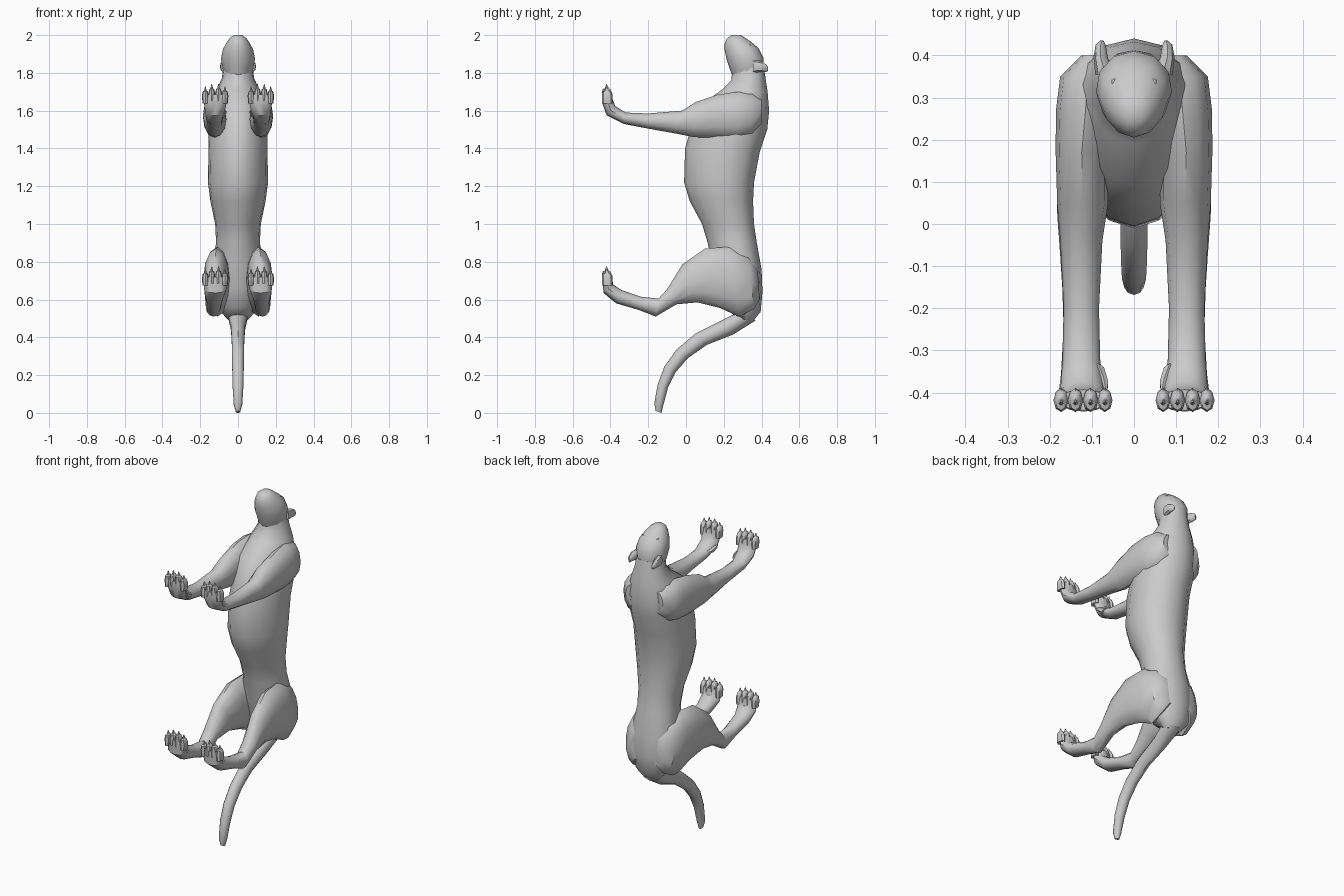
import bpy, bmesh, math
from mathutils import Vector

cube = bpy.data.objects.get("Cube")
if cube:
    bpy.data.objects.remove(cube, do_unlink=True)

grey = bpy.data.materials.new("plain grey")
grey.use_nodes = True
COLOUR = (0.6, 0.6, 0.6, 1)
grey.diffuse_color = COLOUR
grey.node_tree.nodes["Principled BSDF"].inputs["Base Color"].default_value = COLOUR


def loft(name, rings, sides=12, side=1, taper=0.0, angle=40):
    """Skin oval rings (y1, z1, y2, z2, centre x, half width); taper narrows the first edge."""
    bm = bmesh.new()
    loops = []
    for y1, z1, y2, z2, cx, hw in rings:
        a, b = Vector((0, y1, z1)), Vector((0, y2, z2))
        mid, half = (a + b) / 2, (a - b) / 2
        loop = []
        for i in range(sides):
            t = 2 * math.pi * i / sides
            c, s = math.cos(t), math.sin(t)
            x = cx + hw * s * (1 - taper * c)
            p = mid + half * c
            loop.append(bm.verts.new((side * x, p.y, p.z)))
        loops.append(loop)
    for p, q in zip(loops, loops[1:]):
        for i in range(sides):
            j = (i + 1) % sides
            bm.faces.new((p[i], p[j], q[j], q[i]))
    bm.faces.new(loops[0])
    bm.faces.new(loops[-1])
    bmesh.ops.recalc_face_normals(bm, faces=bm.faces)
    mesh = bpy.data.meshes.new(name)
    bm.to_mesh(mesh)
    bm.free()
    mesh.materials.append(grey)
    obj = bpy.data.objects.new(name, mesh)
    bpy.context.collection.objects.link(obj)
    bpy.ops.object.select_all(action='DESELECT')
    obj.select_set(True)
    bpy.context.view_layer.objects.active = obj
    bpy.ops.object.shade_smooth_by_angle(angle=math.radians(angle))
    return obj


# Trunk, from rump up to neck (belly edge first, back edge second)
loft("torso", [
    (.27, .505, .35, .48, 0, .05),
    (.20, .56, .395, .535, 0, .10),
    (.17, .66, .405, .64, 0, .13),
    (.14, .78, .40, .76, 0, .14),
    (.115, .90, .375, .90, 0, .115),
    (.085, 1.0, .36, 1.0, 0, .12),
    (.02, 1.12, .355, 1.12, 0, .145),
    (-.01, 1.22, .36, 1.22, 0, .158),
    (-.005, 1.40, .39, 1.38, 0, .155),
    (.03, 1.52, .43, 1.50, 0, .155),
    (.09, 1.64, .44, 1.60, 0, .145),
    (.19, 1.71, .432, 1.70, 0, .115),
    (.24, 1.76, .42, 1.78, 0, .085),
    (.245, 1.82, .412, 1.83, 0, .078),
], sides=14, taper=.15)

# Head, facing upward
loft("head", [
    (.25, 1.77, .41, 1.79, 0, .068),
    (.232, 1.82, .412, 1.83, 0, .082),
    (.215, 1.87, .41, 1.88, 0, .09),
    (.205, 1.92, .385, 1.93, 0, .08),
    (.205, 1.955, .35, 1.96, 0, .062),
    (.215, 1.98, .315, 1.985, 0, .046),
    (.24, 2.0, .29, 2.0, 0, .022),
], sides=12, taper=.1)
loft("nose", [
    (.245, 1.992, .285, 1.992, 0, .018),
    (.25, 2.0, .275, 2.0, 0, .012),
], sides=6)

# Tail, curling forward and down
loft("tail", [
    (.27, .53, .37, .49, 0, .055),
    (.19, .49, .25, .415, 0, .04),
    (.05, .42, .11, .36, 0, .035),
    (-.05, .335, .01, .29, 0, .034),
    (-.115, .245, -.055, .215, 0, .032),
    (-.15, .15, -.095, .135, 0, .03),
    (-.168, .05, -.12, .04, 0, .024),
    (-.16, .01, -.13, .0, 0, .012),
], sides=10)

HIND_DROP = .965   # height difference between fore and hind paws

for label, s in (("left", 1), ("right", -1)):
    # Foreleg from shoulder blade to paw (upper edge first)
    loft(label + "_foreleg", [
        (.40, 1.66, .40, 1.53, .085, .04),
        (.35, 1.69, .35, 1.47, .11, .065),
        (.27, 1.70, .27, 1.45, .115, .07),
        (.17, 1.685, .18, 1.455, .124, .062),
        (.05, 1.645, .04, 1.46, .122, .06),
        (-.02, 1.60, -.06, 1.48, .125, .05),
        (-.20, 1.585, -.20, 1.505, .125, .042),
        (-.32, 1.59, -.33, 1.53, .125, .045),
        (-.375, 1.625, -.42, 1.575, .122, .053),
        (-.388, 1.66, -.445, 1.645, .12, .062),
        (-.393, 1.685, -.442, 1.685, .12, .06),
    ], side=s)

    # Hind leg from hip over the hock to paw
    loft(label + "_hind_leg", [
        (.38, .76, .39, .60, .075, .04),
        (.33, .83, .36, .55, .10, .062),
        (.23, .88, .28, .51, .108, .07),
        (.10, .87, .18, .555, .115, .068),
        (-.02, .785, .06, .585, .125, .057),
        (-.10, .655, -.05, .575, .13, .045),
        (-.145, .605, -.16, .51, .13, .04),
        (-.24, .615, -.25, .545, .127, .04),
        (-.34, .65, -.37, .58, .125, .048),
        (-.385, .68, -.437, .635, .12, .06),
        (-.393, .72, -.442, .72, .12, .06),
    ], side=s)

    # Four clawed toes on each paw
    for paw, drop in (("fore", 0), ("hind", HIND_DROP)):
        for n, dx in enumerate((-.052, -.018, .018, .052)):
            x = .121 + dx
            lift = (.006 if abs(dx) < .03 else -.006) - drop
            loft(f"{label}_{paw}_toe_{n + 1}", [
                (-.388, 1.645 + lift, -.445, 1.645 + lift, x, .015),
                (-.390, 1.685 + lift, -.446, 1.685 + lift, x, .018),
                (-.400, 1.708 + lift, -.442, 1.708 + lift, x, .013),
                (-.408, 1.712 + lift, -.430, 1.712 + lift, x, .007),
                (-.419, 1.734 + lift, -.423, 1.734 + lift, x, .002),
            ], sides=8, side=s)

    # Dewclaw on the inside of the wrist
    loft(label + "_dewclaw", [
        (-.33, 1.585, -.37, 1.56, .085, .016),
        (-.365, 1.60, -.39, 1.58, .072, .012),
        (-.395, 1.605, -.40, 1.60, .066, .003),
    ], sides=6, side=s)

    # Ear swept toward the back of the neck
    loft(label + "_ear", [
        (.355, 1.87, .355, 1.80, .068, .024),
        (.395, 1.862, .395, 1.805, .079, .017),
        (.425, 1.845, .425, 1.805, .079, .012),
        (.435, 1.83, .435, 1.81, .076, .004),
    ], sides=8, side=s)

    # Eye bump
    loft(label + "_eye", [
        (.322, 1.935, .35, 1.925, .046, .014),
        (.328, 1.952, .345, 1.948, .046, .007),
    ], sides=6, side=s)
